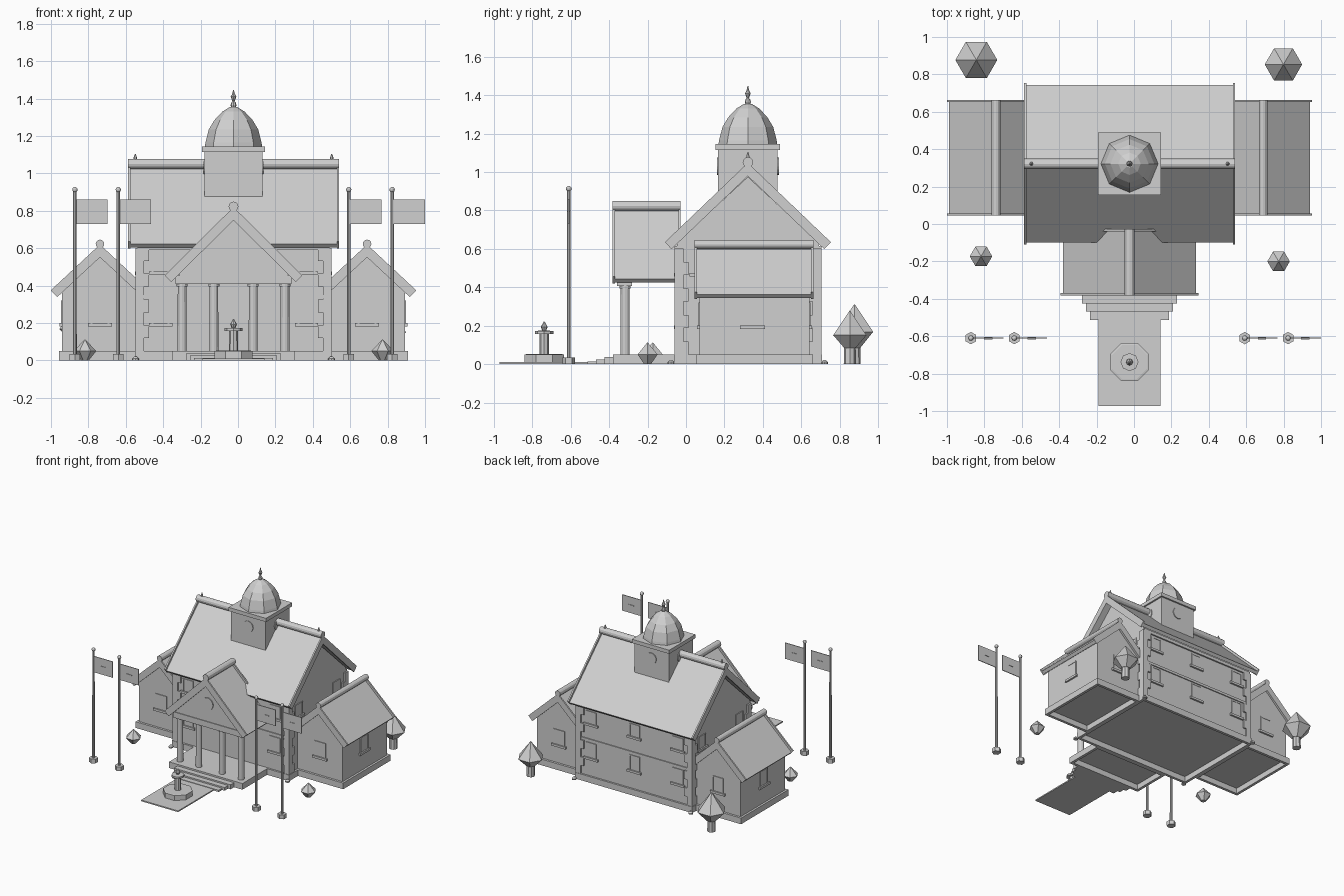
import bpy, bmesh, math
from mathutils import Matrix, Vector

if "Cube" in bpy.data.objects:
    bpy.data.objects.remove(bpy.data.objects["Cube"])

CX, CY = -0.024, 0.322          # centre of the main block
parts = {}


def part(name):
    if name not in parts:
        parts[name] = bmesh.new()
    return parts[name]


def box(name, x0, x1, y0, y1, z0, z1):
    m = Matrix.Translation(((x0 + x1) / 2, (y0 + y1) / 2, (z0 + z1) / 2))
    m = m @ Matrix.Diagonal((abs(x1 - x0), abs(y1 - y0), abs(z1 - z0), 1))
    bmesh.ops.create_cube(part(name), size=1, matrix=m)


def plinth(name, x0, x1, y0, y1, h=.05, w=.022):
    """Hollow plinth: four bars under a thin floor."""
    x0, x1 = min(x0, x1), max(x0, x1)
    box(name, x0, x1, y0, y1, h - .006, h)
    box(name, x0, x1, y0, y0 + w, 0, h - .006)
    box(name, x0, x1, y1 - w, y1, 0, h - .006)
    box(name, x0, x0 + w, y0 + w, y1 - w, 0, h - .006)
    box(name, x1 - w, x1, y0 + w, y1 - w, 0, h - .006)


def prism(name, profile, a, b, axis, cu):
    """Extrude a (u, z) profile from a to b along the ridge axis."""
    bm = part(name)
    rings = []
    for v in (a, b):
        pts = [(v, cu + u, z) if axis == 'x' else (cu + u, v, z) for u, z in profile]
        rings.append([bm.verts.new(p) for p in pts])
    bm.faces.new(rings[0])
    bm.faces.new(rings[1][::-1])
    n = len(profile)
    for i in range(n):
        j = (i + 1) % n
        bm.faces.new((rings[0][i], rings[1][i], rings[1][j], rings[0][j]))


def lathe(name, x, y, profile, sides, turn=0.0):
    """Stack of (radius, z) rings with closed ends."""
    bm = part(name)
    rings = []
    for r, z in profile:
        rings.append([bm.verts.new((x + r * math.cos(turn + 2 * math.pi * i / sides),
                                    y + r * math.sin(turn + 2 * math.pi * i / sides), z))
                      for i in range(sides)])
    for lo, hi in zip(rings, rings[1:]):
        for i in range(sides):
            j = (i + 1) % sides
            bm.faces.new((lo[i], lo[j], hi[j], hi[i]))
    bm.faces.new(rings[0][::-1])
    bm.faces.new(rings[-1])


def rod(name, centre, r, length, axis, sides=12):
    d = Vector((1, 0, 0)) if axis == 'x' else Vector((0, 1, 0))
    m = Matrix.Translation(centre) @ d.to_track_quat('Z', 'Y').to_matrix().to_4x4()
    bmesh.ops.create_cone(part(name), cap_ends=True, segments=sides, radius1=r,
                          radius2=r, depth=length, matrix=m)


def chevron(half, apex, eave, t):
    s = math.atan2(apex - eave, half)
    du, dz = t * math.sin(s), t * math.cos(s)
    return [(-half, eave), (0, apex), (half, eave), (half - du, eave - dz),
            (0, apex - t / math.cos(s)), (-half + du, eave - dz)]


def gable_roof(name, axis, cu, a, b, half, apex, eave, ridge_r):
    """Roof slabs set between deeper end boards, with a round ridge."""
    prism(name + "_roof", chevron(half - .012, apex - .024, eave - .012, .026), a, b, axis, cu)
    board = chevron(half, apex, eave, .05)
    prism(name + "_end_boards", board, a, a + .012, axis, cu)
    prism(name + "_end_boards", board, b - .012, b, axis, cu)
    c = ((a + b) / 2, cu, apex + .003) if axis == 'x' else (cu, (a + b) / 2, apex + .003)
    rod(name + "_ridge", c, ridge_r, b - a, axis)


def wall_box(name, wall, side, at, u0, u1, z0, z1, depth):
    """Plate standing out of a wall whose normal is the x or y axis."""
    out = at + side * depth
    if wall == 'y':
        box(name, u0, u1, at, out, z0, z1)
    else:
        box(name, at, out, u0, u1, z0, z1)


def window(wall, side, at, u, z, w, h):
    wall_box("window_panes", wall, side, at, u - w / 2, u + w / 2, z, z + h, .003)
    wall_box("window_sills", wall, side, at, u - w / 2 - .02, u + w / 2 + .02, z - .018, z, .014)
    for d in (-w / 2, w / 2):
        wall_box("window_frames", wall, side, at, u + d - .005, u + d + .005, z, z + h, .006)
    wall_box("window_frames", wall, side, at, u - w / 2, u + w / 2, z + h - .008, z + h, .006)


# Main block: plinth, walls and roof
X0, X1, Y0, Y1 = CX - .512, CX + .512, CY - .37, CY + .37
plinth("main_plinth", X0 - .015, X1 + .015, Y0 - .015, Y1 + .015)
prism("main_walls", [(-.37, .048), (.37, .048), (.37, .63), (0, .975), (-.37, .63)],
      X0, X1, 'x', CY)
gable_roof("main", 'x', CY, CX - .564, CX + .564, .432, 1.048, .635, .027)
for s in (-1, 1):
    lathe("ridge_spikes", CX + s * .525, CY, [(.012, 1.06), (.009, 1.085), (.002, 1.105)], 6)
    # string course and eave moulding on the front and back
    y = Y0 if s < 0 else Y1
    wall_box("string_course", 'y', s, y, X0, X1, .33, .35, .008)
    wall_box("eave_moulding", 'y', s, y, X0, X1, .59, .615, .012)
    # corner stones and drain feet
    for t in (-1, 1):
        x = X0 if t < 0 else X1
        for i in range(8):
            z = .05 + i * .069
            lx, ly = (.06, .034) if i % 2 else (.034, .06)
            box("corner_stones", x + t * .012, x - t * lx, y + s * .012, y - s * ly, z, z + .069)
        lathe("drain_feet", x + t * .012, y + s * .03, [(.018, 0), (.018, .01), (.006, .022)], 8)

# Main windows
for s, y in ((-1, Y0), (1, Y1)):
    for k in (-1, 0, 1):
        window('y', s, y, CX + k * .39, .475, .085, .1)
        if s > 0 or k:
            window('y', s, y, CX + k * .39, .2, .085, .12)
for s, x in ((-1, X0), (1, X1)):
    for k in (-.24, .24):
        window('x', s, x, CY + k, .475, .085, .1)

# Front door
wall_box("door", 'y', -1, Y0, CX - .06, CX + .06, .05, .29, .004)

# Side wings
for s in (-1, 1):
    cx = CX + s * .714
    plinth("wing_plinths", CX + s * .52, CX + s * .933, .052, .66)
    prism("wing_walls", [(-.202, .048), (.202, .048), (.202, .37), (0, .56), (-.202, .37)],
          .07, .642, 'y', cx)
    gable_roof("wing", 'y', cx, .045, .663, .263, .62, .375, .023)
    window('y', -1, .07, cx, .2, .09, .12)
    window('y', 1, .642, cx, .2, .09, .12)
    window('x', s, cx + s * .202, .345, .2, .09, .12)

# Porch: platform, steps, columns, beam and pediment
plinth("porch_platform", CX - .33, CX + .33, -.38, Y0 - .012)
for i in range(3):
    hw = .255 - i * .0225
    box("steps", CX - hw, CX + hw, -.425 - i * .044, -.38, 0, .037 - i * .0115)
for u in (-.275, -.105, .105, .275):
    lathe("columns", CX + u, -.317, [(.024, .05), (.023, .4)], 12)
    lathe("column_caps", CX + u, -.317, [(.029, .395), (.029, .412)], 12)
box("porch_beam", CX - .31, CX + .31, -.358, -.282, .408, .455)
prism("pediment", [(-.29, .45), (.29, .45), (.29, .465), (0, .757), (-.29, .465)],
      -.352, -.04, 'y', CX)
gable_roof("porch", 'y', CX, -.382, -.028, .368, .82, .455, .026)
rod("pediment_roundel", (CX, -.354, .6), .05, .012, 'y', 16)

# Cupola with octagonal dome and finial
box("cupola", CX - .155, CX + .155, CY - .155, CY + .155, .86, 1.118)
box("cupola_cornice", CX - .168, CX + .168, CY - .168, CY + .168, 1.115, 1.145)
lathe("dome", CX, CY, [(.153, 1.145), (.15, 1.165), (.132, 1.235), (.102, 1.285),
                       (.06, 1.33), (.02, 1.355)], 8)
lathe("finial", CX, CY, [(.012, 1.35), (.016, 1.365), (.012, 1.378), (.006, 1.385),
                         (.015, 1.41), (.007, 1.425), (.002, 1.447)], 8)
for s in (-1, 1):
    rod("cupola_roundels", (CX, CY + s * .155, 1.03), .045, .012, 'y', 16)
    rod("cupola_roundels", (CX + s * .155, CY, 1.03), .045, .012, 'x', 16)

# Paved walk and fountain
box("walk", CX - .166, CX + .166, -.972, -.5, 0, .01)
lathe("fountain_basin", CX, -.738, [(.111, 0), (.111, .05), (.1, .052)], 8, math.pi / 8)
lathe("fountain_stem", CX, -.738, [(.025, .05), (.024, .157), (.048, .158), (.048, .173),
                                   (.01, .175), (.018, .193), (.01, .208), (.002, .222)], 8)

# Flagpoles and flags
for x in (-.872, -.64, .592, .824):
    lathe("pole_feet", x, -.61, [(.033, 0), (.033, .034)], 6, math.pi / 6)
    lathe("flagpoles", x, -.61, [(.01, .03), (.009, .9)], 8)
    bmesh.ops.create_uvsphere(part("pole_balls"), u_segments=10, v_segments=6, radius=.015,
                              matrix=Matrix.Translation((x, -.61, .913)))
    box("flags", x, x + .175, -.613, -.607, .73, .86)
    box("flag_badges", x + .07, x + .115, -.617, -.603, .793, .798)

# Faceted trees behind and shrubs in front
for x, y, r in ((-.843, .877, .112), (.799, .853, .1)):
    k = r / .105
    lathe("tree_trunks", x, y, [(.032, 0), (.03, .1)], 8)
    lathe("tree_crowns", x, y, [(.035, .085), (r, .158 * k), (.002, .292 * k)], 6)
for x, y in ((-.818, -.173), (.773, -.2)):
    lathe("shrubs", x, y, [(.02, 0), (.06, .05), (.002, .112)], 6)

# Turn the parts into objects
stone = bpy.data.materials.new("light_grey")
stone.diffuse_color = (.63, .63, .63, 1)
stone.use_nodes = True
stone.node_tree.nodes["Principled BSDF"].inputs["Base Color"].default_value = stone.diffuse_color
for name, bm in parts.items():
    bmesh.ops.recalc_face_normals(bm, faces=bm.faces)
    mesh = bpy.data.meshes.new(name)
    bm.to_mesh(mesh)
    bm.free()
    mesh.materials.append(stone)
    bpy.context.collection.objects.link(bpy.data.objects.new(name, mesh))
